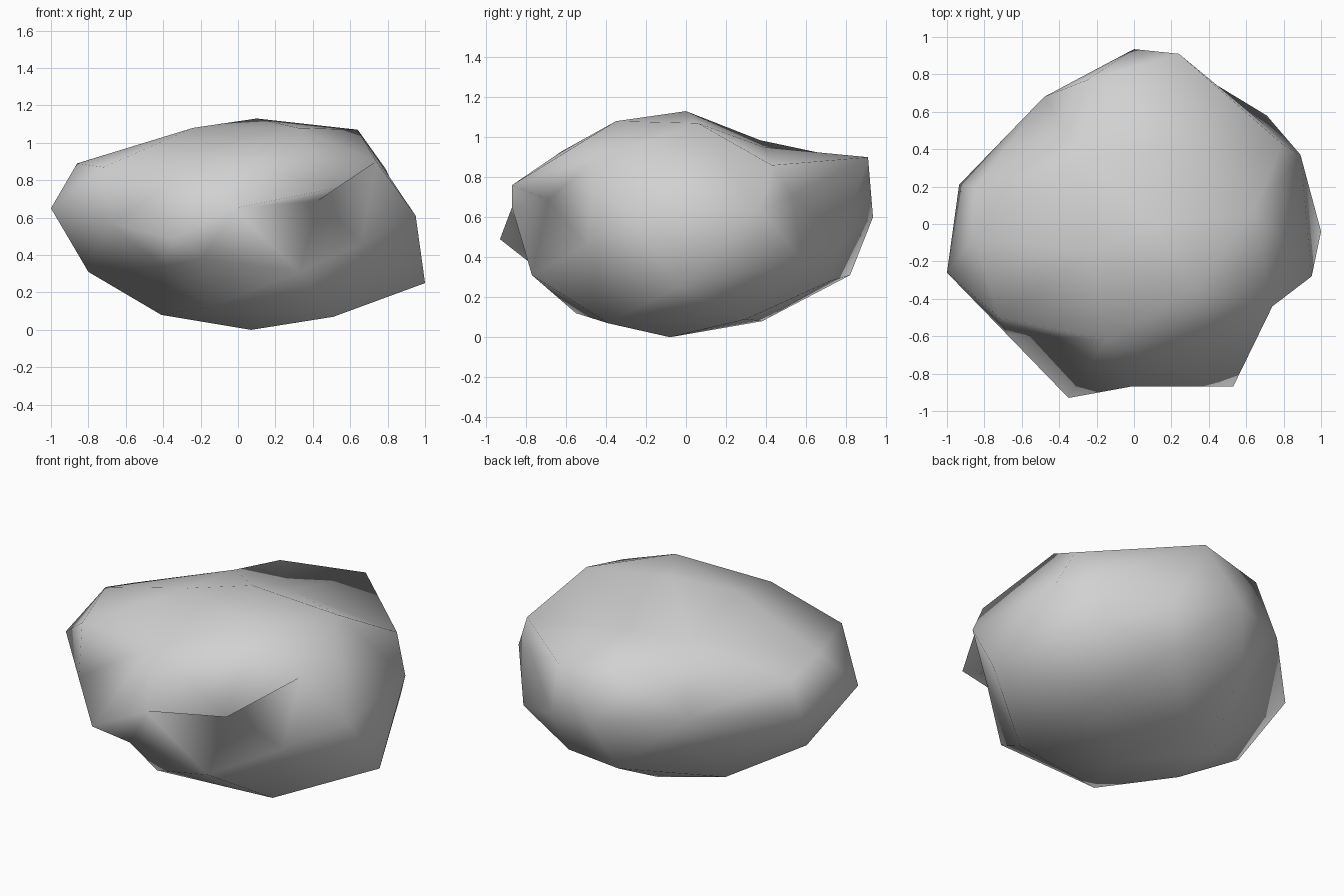
import bpy
import bmesh
from mathutils import Vector

cube = bpy.data.objects.get("Cube")
if cube:
    bpy.data.objects.remove(cube, do_unlink=True)

# Corner points of the boulder, grouped by zone
crown = [(.1, 0, 1.13), (.64, .06, 1.07), (.32, -.35, 1.08), (-.24, -.15, 1.08),
         (-.28, .37, .985), (.1, .39, .95)]
shoulder = [(.79, .43, .86), (.24, .91, .9), (-.25, .77, .9), (-.85, .19, .82),
            (-.86, -.07, .89), (-.72, -.5, .87), (-.15, -.62, .93), (.74, -.44, .9)]
belt = [(.89, .37, .64), (.7, .53, .71), (.38, .78, .5), (.71, .58, .39), (0, .935, .6),
        (-.48, .68, .66), (-.935, .21, .62), (-1, -.26, .65), (.95, -.28, .61)]
underside = [(1, -.04, .25), (.5, .3, .09), (.3, .72, .28), (-.11, .82, .31), (-.08, .38, .08),
             (-.41, .2, .1), (-.8, -.04, .31), (.51, -.39, .07), (.07, -.08, 0),
             (-.17, -.55, .12), (-.41, -.1, .08)]
# Overhanging lip, the hollow below it and the spur beside it
lip = [(-.02, -.87, .65), (.53, -.87, .76)]
hollow = [(.43, -.69, .69), (.33, -.77, .31), (.66, -.5, .46), (-.19, -.79, .38)]
spur = [(-.35, -.93, .49), (-.68, -.59, .57), (-.4, -.53, .34)]


def make_material(name, colour):
    material = bpy.data.materials.new(name)
    material.use_nodes = True
    material.diffuse_color = colour
    for node in material.node_tree.nodes:
        if node.type == 'BSDF_PRINCIPLED':
            node.inputs["Base Color"].default_value = colour
            node.inputs["Roughness"].default_value = .9
    return material


def skin_points(name, points, centre):
    """Skin the points as seen from the centre, so hollows stay hollow."""
    bm = bmesh.new()
    place = {}
    for point in points:
        target = Vector(point)
        vert = bm.verts.new((target - centre).normalized())
        place[vert] = target
    bmesh.ops.convex_hull(bm, input=list(bm.verts))
    for vert, target in place.items():
        vert.co = target
    bmesh.ops.recalc_face_normals(bm, faces=list(bm.faces))
    for face in bm.faces:
        face.smooth = True
    mesh = bpy.data.meshes.new(name)
    bm.to_mesh(mesh)
    bm.free()
    obj = bpy.data.objects.new(name, mesh)
    bpy.context.collection.objects.link(obj)
    return obj


boulder = skin_points("boulder", crown + shoulder + belt + underside + lip + hollow + spur,
                      Vector((0, 0, .55)))
boulder.data.materials.append(make_material("stone grey", (.64, .64, .64, 1)))
